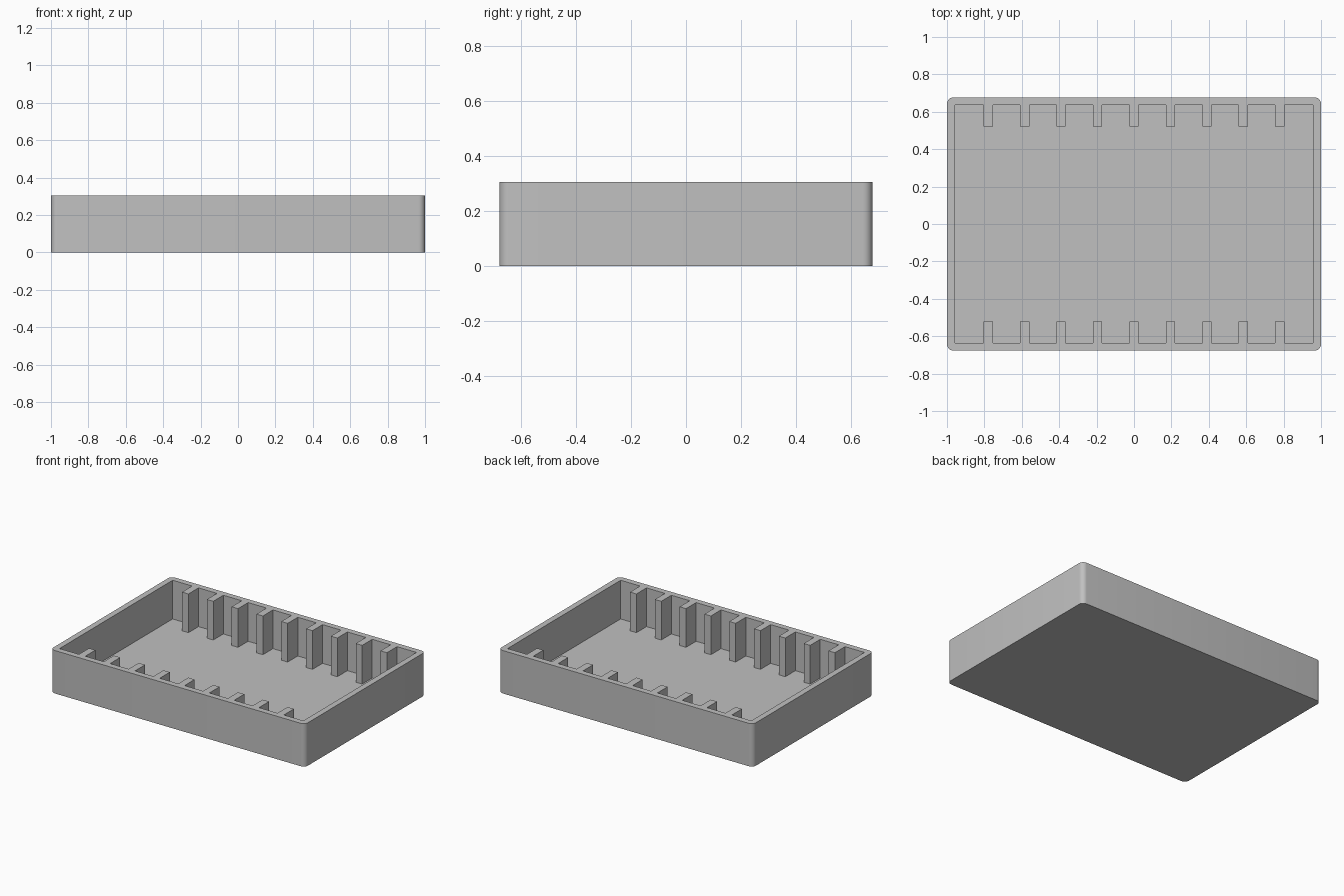
import bpy
import bmesh
from math import cos, sin, pi

cube = bpy.data.objects.get("Cube")
if cube:
    bpy.data.objects.remove(cube)

HALF_X, HALF_Y, HEIGHT = 1.0, 0.677, 0.305
WALL, FLOOR, RADIUS = 0.042, 0.03, 0.035
RIBS, PITCH, RIB_W, RIB_D = 9, 0.195, 0.05, 0.113

grey = bpy.data.materials.new("light grey")
grey.use_nodes = True
color = (0.53, 0.53, 0.53, 1)
grey.diffuse_color = color
grey.node_tree.nodes["Principled BSDF"].inputs["Base Color"].default_value = color


def rounded_outline(steps=6):
    """Outer rectangle with rounded corners, counter-clockwise."""
    pts = []
    for i, (sx, sy) in enumerate([(1, 1), (-1, 1), (-1, -1), (1, -1)]):
        for k in range(steps + 1):
            a = (i + k / steps) * pi / 2
            pts.append((sx * (HALF_X - RADIUS) + RADIUS * cos(a),
                        sy * (HALF_Y - RADIUS) + RADIUS * sin(a)))
    return pts


def ribbed_outline():
    """Cavity outline with ribs along both long sides, counter-clockwise."""
    x, y = HALF_X - WALL, HALF_Y - WALL
    front = [(-x, -y)]
    for i in range(RIBS):
        c = (i - (RIBS - 1) / 2) * PITCH
        l, r = c - RIB_W / 2, c + RIB_W / 2
        front += [(l, -y), (l, -y + RIB_D), (r, -y + RIB_D), (r, -y)]
    front.append((x, -y))
    return front + [(-px, -py) for px, py in front]


bm = bmesh.new()


def ring(points, z):
    return [bm.verts.new((x, y, z)) for x, y in points]


def walls(low, high):
    n = len(low)
    for i in range(n):
        j = (i + 1) % n
        bm.faces.new((low[i], low[j], high[j], high[i]))


# Outer shell and underside
outer, inner = rounded_outline(), ribbed_outline()
outer_low, outer_top = ring(outer, 0), ring(outer, HEIGHT)
walls(outer_low, outer_top)
bm.faces.new(outer_low)

# Ribbed cavity and its floor
inner_low, inner_top = ring(inner, FLOOR), ring(inner, HEIGHT)
walls(inner_low, inner_top)
bm.faces.new(inner_low)

# Flat rim joining the two outlines, flush with the rib tops
rim = [e for e in bm.edges if all(v.co.z > HEIGHT - 0.001 for v in e.verts)]
bmesh.ops.triangle_fill(bm, edges=rim, use_beauty=True, normal=(0, 0, 1))
bmesh.ops.recalc_face_normals(bm, faces=bm.faces)

mesh = bpy.data.meshes.new("ribbed_tray")
bm.to_mesh(mesh)
bm.free()
mesh.materials.append(grey)
tray = bpy.data.objects.new("ribbed_tray", mesh)
bpy.context.collection.objects.link(tray)

# Smooth rounded corners, sharp everywhere else
bpy.ops.object.select_all(action='DESELECT')
tray.select_set(True)
bpy.context.view_layer.objects.active = tray
bpy.ops.object.shade_smooth_by_angle(angle=pi / 6)
